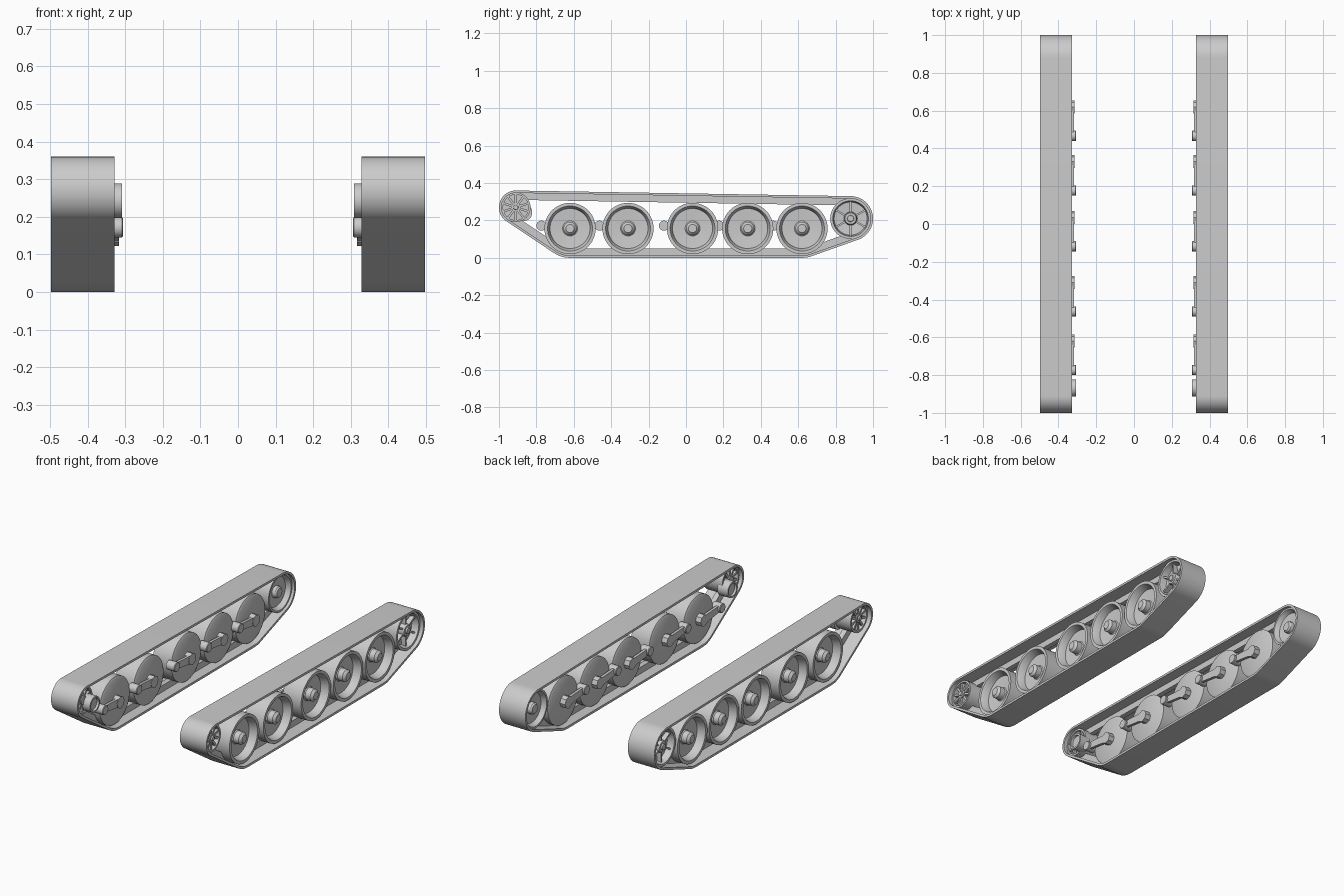
import bpy, bmesh
from math import sin, cos, pi, tau, radians
from mathutils import Matrix, Vector

cube = bpy.data.objects.get("Cube")
if cube:
    bpy.data.objects.remove(cube, do_unlink=True)

grey = bpy.data.materials.new("plain_grey")
grey.use_nodes = True
GREY = (0.6, 0.6, 0.6, 1)
grey.diffuse_color = GREY
grey.node_tree.nodes["Principled BSDF"].inputs["Base Color"].default_value = GREY


def finish(name, bm):
    """Turn a left-hand part into an object mirrored to the right side."""
    bmesh.ops.remove_doubles(bm, verts=bm.verts, dist=1e-5)
    bmesh.ops.recalc_face_normals(bm, faces=bm.faces)
    mesh = bpy.data.meshes.new(name)
    bm.to_mesh(mesh)
    bm.free()
    mesh.materials.append(grey)
    obj = bpy.data.objects.new(name, mesh)
    bpy.context.collection.objects.link(obj)
    bpy.ops.object.select_all(action="DESELECT")
    obj.select_set(True)
    bpy.context.view_layer.objects.active = obj
    bpy.ops.object.shade_smooth_by_angle(angle=radians(30))
    mirror = obj.modifiers.new("mirror", "MIRROR")
    mirror.use_mirror_merge = False
    return obj


def lathe(bm, y, z, profile, steps=48):
    """Spin (radius, x) points around an axle lying along x."""
    verts = [bm.verts.new((x, y, z + r)) for r, x in profile]
    edges = [bm.edges.new(pair) for pair in zip(verts, verts[1:])]
    bmesh.ops.spin(bm, geom=verts + edges, cent=(0, y, z), axis=(1, 0, 0),
                   angle=tau, steps=steps, use_merge=True)


def spokes(bm, y, z, count, r0, r1, width, x0, x1):
    """Radial bars between two radii."""
    for i in range(count):
        spin = Matrix.Translation((0, y, z)) @ Matrix.Rotation(tau * i / count, 4, "X")
        place = spin @ Matrix.Translation(((x0 + x1) / 2, 0, (r0 + r1) / 2))
        size = Matrix.Diagonal((x1 - x0, width, r1 - r0, 1))
        bmesh.ops.create_cube(bm, size=1, matrix=place @ size)


def belt_points(circles, steps=64):
    """Outline of a belt pulled around circles, as (y, z, angle)."""
    pts = sorted((y + r * cos(tau * i / steps), z + r * sin(tau * i / steps), tau * i / steps)
                 for y, z, r in circles for i in range(steps))

    def half(seq):
        chain = []
        for p in seq:
            while len(chain) > 1:
                a, b = chain[-2:]
                turn = (b[0] - a[0]) * (p[1] - a[1]) - (b[1] - a[1]) * (p[0] - a[0])
                if turn > 1e-9:
                    break
                chain.pop()
            chain.append(p)
        return chain[:-1]
    return half(pts) + half(pts[::-1])


def belt(bm, circles, out, inner, x0, x1):
    """Closed band between two insets of the belt outline."""
    rings = []
    for y, z, a in belt_points(circles):
        rings.append([bm.verts.new((x, y - d * cos(a), z - d * sin(a)))
                      for x, d in ((x0, out), (x1, out), (x1, inner), (x0, inner))])
    for i, ring in enumerate(rings):
        prev = rings[i - 1]
        for k in range(4):
            bm.faces.new((prev[k - 1], prev[k], ring[k], ring[k - 1]))


def plate(bm, circles, x0, x1):
    """Solid link with the belt outline."""
    pts = belt_points(circles, 24)
    sides = [[bm.verts.new((x, y, z)) for y, z, a in pts] for x in (x0, x1)]
    for side in sides:
        bm.faces.new(side)
    for i in range(len(pts)):
        bm.faces.new((sides[0][i - 1], sides[0][i], sides[1][i], sides[1][i - 1]))


WHEEL_Y = (-0.62, -0.31, 0.035, 0.33, 0.62)
WHEEL_Z = 0.157
DRIVE = (-0.91, 0.27)
IDLER = (0.88, 0.21)
PATH = [(*DRIVE, 0.09), (WHEEL_Y[0], WHEEL_Z, WHEEL_Z),
        (WHEEL_Y[-1], WHEEL_Z, WHEEL_Z), (*IDLER, 0.12)]

# Track band and its inner guide ridge
bm = bmesh.new()
belt(bm, PATH, 0, 0.013, 0.328, 0.497)
finish("track_band", bm)
bm = bmesh.new()
belt(bm, PATH, 0.01, 0.05, 0.39, 0.42)
finish("track_guide", bm)

# Road wheels with dished outer faces, and their swing arms
for n, y in enumerate(WHEEL_Y, 1):
    bm = bmesh.new()
    lathe(bm, y, WHEEL_Z, [
        (0, 0.35), (0.125, 0.35), (0.137, 0.356), (0.137, 0.475), (0.12, 0.475),
        (0.116, 0.468), (0.107, 0.43), (0.04, 0.425), (0.035, 0.43),
        (0.035, 0.462), (0.022, 0.475), (0, 0.475)])
    finish(f"road_wheel_{n}", bm)

    bm = bmesh.new()
    pivot = (y - 0.153, 0.172)
    plate(bm, [(y, WHEEL_Z, 0.024), (*pivot, 0.018)], 0.318, 0.334)
    lathe(bm, *pivot, [(0, 0.306), (0.024, 0.306), (0.027, 0.309), (0.027, 0.36), (0, 0.36)], 24)
    lathe(bm, y, WHEEL_Z, [(0, 0.316), (0.034, 0.316), (0.034, 0.352), (0, 0.352)], 8)
    finish(f"swing_arm_{n}", bm)

# Front drive sprocket: spoked faces on both sides of a drum
bm = bmesh.new()
lathe(bm, *DRIVE, [(0, 0.385), (0.079, 0.385), (0.079, 0.435), (0, 0.435)])
for x0, x1 in ((0.35, 0.386), (0.434, 0.472)):
    lathe(bm, *DRIVE, [(0.068, x0), (0.079, x0), (0.079, x1), (0.068, x1), (0.068, x0)])
    lathe(bm, *DRIVE, [(0, x0), (0.024, x0), (0.024, x1), (0, x1)], 24)
    spokes(bm, *DRIVE, 10, 0.02, 0.07, 0.012, x0 + 0.006, x1 - 0.006)
lathe(bm, *DRIVE, [(0, 0.48), (0.012, 0.48), (0.014, 0.47), (0, 0.47)], 24)
finish("drive_sprocket", bm)

# Final drive housing on the inner side
bm = bmesh.new()
lathe(bm, -0.868, 0.243, [(0, 0.32), (0.034, 0.32), (0.036, 0.308), (0.046, 0.308),
                          (0.046, 0.375), (0, 0.375)], 32)
finish("drive_housing", bm)

# Rear idler: ribbed outside, plain dish inside
bm = bmesh.new()
lathe(bm, *IDLER, [
    (0, 0.35), (0.025, 0.35), (0.032, 0.358), (0.034, 0.376), (0.085, 0.372),
    (0.098, 0.345), (0.109, 0.345), (0.109, 0.475), (0.095, 0.475),
    (0.088, 0.435), (0.036, 0.43), (0.034, 0.46), (0.03, 0.468),
    (0.018, 0.468), (0.016, 0.476), (0, 0.476)])
spokes(bm, *IDLER, 6, 0.03, 0.094, 0.01, 0.428, 0.46)
finish("rear_idler", bm)
